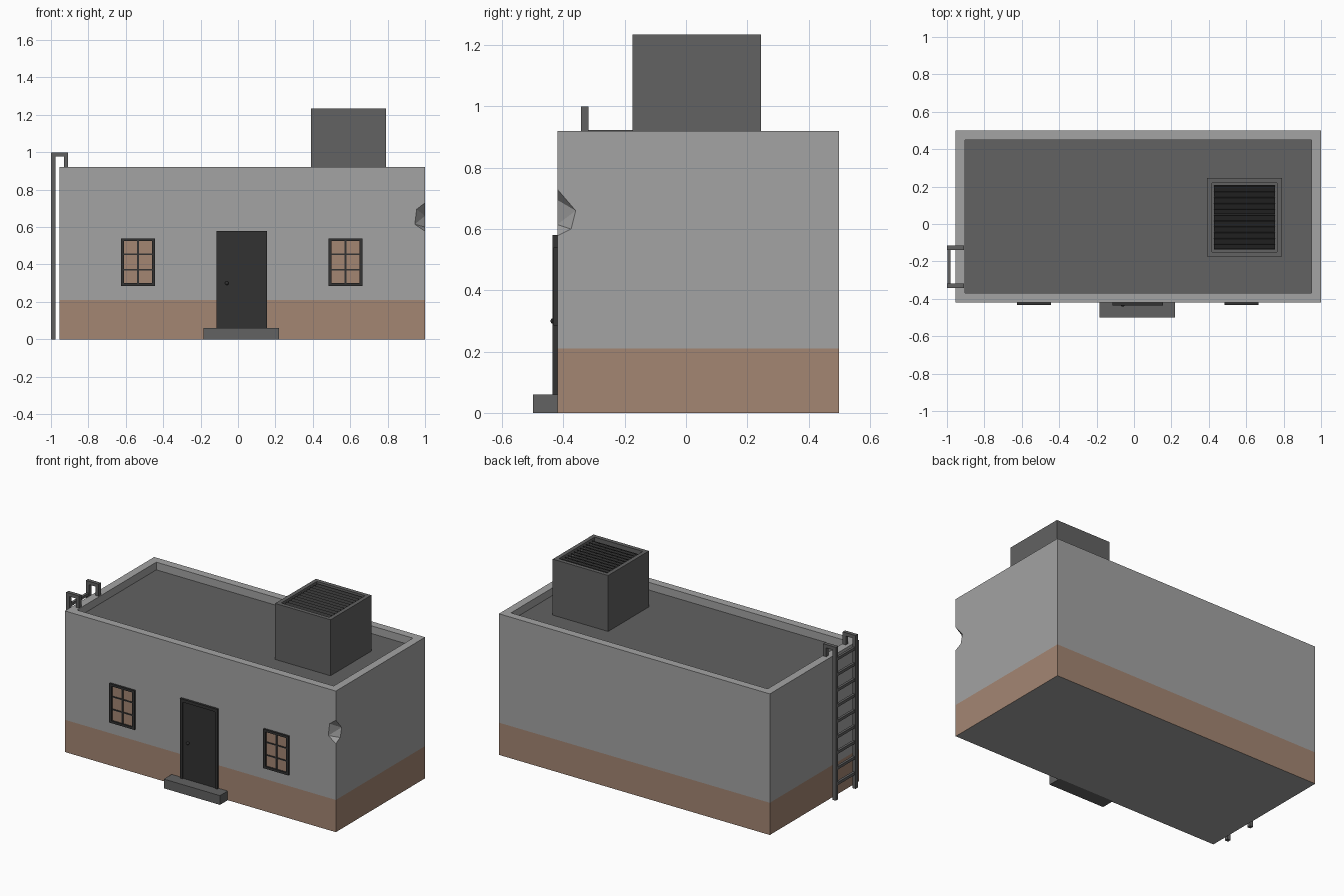
import bpy, bmesh, math
from mathutils import Vector

if "Cube" in bpy.data.objects:
    bpy.data.objects.remove(bpy.data.objects["Cube"])


def material(name, rgb):
    m = bpy.data.materials.new(name)
    m.diffuse_color = (*rgb, 1)
    m.use_nodes = True
    m.node_tree.nodes["Principled BSDF"].inputs["Base Color"].default_value = m.diffuse_color
    return m


WALL = material("wall grey", (0.367, 0.367, 0.367))
BASE = material("base tan", (0.371, 0.238, 0.171))
DARK = material("roof grey", (0.122, 0.122, 0.122))
BLACK = material("door charcoal", (0.032, 0.032, 0.032))


def finish(bm, name, *mats):
    bmesh.ops.recalc_face_normals(bm, faces=bm.faces)
    me = bpy.data.meshes.new(name)
    bm.to_mesh(me)
    bm.free()
    ob = bpy.data.objects.new(name, me)
    bpy.context.collection.objects.link(ob)
    for m in mats:
        me.materials.append(m)
    return ob


def add_box(bm, x, y, z):
    vs = bmesh.ops.create_cube(bm, size=1)["verts"]
    for v in vs:
        v.co = [a[0] if c < 0 else a[1] for a, c in zip((x, y, z), v.co)]
    return vs


def boxes(name, mat, *specs):
    bm = bmesh.new()
    for s in specs:
        add_box(bm, *s)
    return finish(bm, name, mat)


def sunken_box(bm, x, y, z, rim, depth):
    add_box(bm, x, y, z)
    top = max(bm.faces, key=lambda f: f.calc_center_median().z)
    bmesh.ops.inset_region(bm, faces=[top], thickness=rim)
    pit = bmesh.ops.extrude_face_region(bm, geom=[top])["geom"]
    bmesh.ops.translate(bm, vec=(0, 0, -depth), verts=[g for g in pit if isinstance(g, bmesh.types.BMVert)])
    if top.is_valid:
        bmesh.ops.delete(bm, geom=[top], context="FACES")


# Building shell with parapet, split at the painted base line
bm = bmesh.new()
sunken_box(bm, (-0.955, 1.0), (-0.42, 0.50), (0, 0.92), 0.073, 0.05)
bmesh.ops.bisect_plane(bm, geom=bm.verts[:] + bm.edges[:] + bm.faces[:],
                       plane_co=(0, 0, 0.21), plane_no=(0, 0, 1))
shell = finish(bm, "building_shell", WALL, BASE, DARK)

# Broken plaster chip cut out of the front right corner
bm = bmesh.new()
for p in ((0.955, -0.42, 0.695), (0.945, -0.42, 0.615), (1, -0.36, 0.66),
          (1, -0.375, 0.60), (1, -0.42, 0.73), (1, -0.42, 0.578)):
    bm.verts.new(p)
    bm.verts.new(Vector(p) + Vector((0.08, -0.08, 0)))
hull = bmesh.ops.convex_hull(bm, input=bm.verts[:])
bmesh.ops.delete(bm, geom=[v for v in bm.verts if not v.link_faces], context="VERTS")
cutter = finish(bm, "chip_cutter", WALL)
cutter.hide_render = True
mod = shell.modifiers.new("chip", "BOOLEAN")
mod.operation = "DIFFERENCE"
mod.solver = "EXACT"
mod.object = cutter
bpy.context.view_layer.objects.active = shell
bpy.ops.object.modifier_apply(modifier=mod.name)
bpy.data.objects.remove(cutter)
for f in shell.data.polygons:
    low = f.center.z < 0.2 and abs(f.normal.z) < 0.5
    roof = f.normal.z > 0.9 and 0.8 < f.center.z < 0.9
    f.material_index = 1 if low else 2 if roof else 0

# Rooftop vent with a sunken slatted grille
bm = bmesh.new()
sunken_box(bm, (0.39, 0.79), (-0.175, 0.245), (0.865, 1.235), 0.037, 0.03)
finish(bm, "roof_vent", DARK)
boxes("vent_backing", BLACK, ((0.427, 0.753), (-0.138, 0.208), (1.2, 1.208)))
bm = bmesh.new()
for i in range(11):
    vs = add_box(bm, (0.427, 0.753), (-0.014, 0.014), (-0.003, 0.003))
    a = math.radians(30)
    for v in vs:
        y, z = v.co.y, v.co.z
        v.co.y = y * math.cos(a) - z * math.sin(a) - 0.121 + i * 0.0312
        v.co.z = y * math.sin(a) + z * math.cos(a) + 1.221
finish(bm, "vent_slats", BLACK)

# Door, frame, knob and step
boxes("door_frame", BLACK,
      ((-0.115, -0.097), (-0.435, -0.41), (0.06, 0.58)),
      ((0.137, 0.155), (-0.435, -0.41), (0.06, 0.58)),
      ((-0.097, 0.137), (-0.435, -0.41), (0.56, 0.58)))
boxes("door", BLACK, ((-0.097, 0.137), (-0.427, -0.41), (0.06, 0.56)))
bm = bmesh.new()
bmesh.ops.create_uvsphere(bm, u_segments=12, v_segments=8, radius=0.01)
bmesh.ops.translate(bm, vec=(-0.06, -0.432, 0.30), verts=bm.verts)
knob = finish(bm, "door_knob", BLACK)
knob.data.shade_smooth()
boxes("door_step", DARK, ((-0.185, 0.22), (-0.5, -0.41), (0, 0.06)))

# Two lit windows with frames and glazing bars
for side, cx in (("left", -0.535), ("right", 0.575)):
    boxes(side + "_window_pane", BASE, ((cx - 0.08, cx + 0.08), (-0.423, -0.415), (0.295, 0.53)))
    bars = [((cx + s * 0.0825 - 0.0085, cx + s * 0.0825 + 0.0085), (-0.433, -0.415), (0.285, 0.54))
            for s in (-1, 1)]
    bars += [((cx - 0.08, cx + 0.08), (-0.433, -0.415), (z, z + 0.015)) for z in (0.285, 0.525)]
    bars += [((cx - 0.08, cx + 0.08), (-0.427, -0.415), (z - 0.004, z + 0.004)) for z in (0.372, 0.455)]
    bars.append(((cx - 0.005, cx + 0.005), (-0.428, -0.415), (0.29, 0.535)))
    boxes(side + "_window_frame", BLACK, *bars)

# Ladder hooked over the left parapet
parts = []
for y in (-0.342, -0.14):
    w = (y, y + 0.024)
    parts += [((-1.0, -0.977), w, (0, 1.0)), ((-0.977, -0.908), w, (0.978, 1.0)),
              ((-0.93, -0.908), w, (0.915, 0.978))]
parts += [((-0.996, -0.98), (-0.33, -0.13), (z - 0.009, z + 0.009))
          for z in (0.1 + i * 0.1017 for i in range(9))]
boxes("ladder", DARK, *parts)
